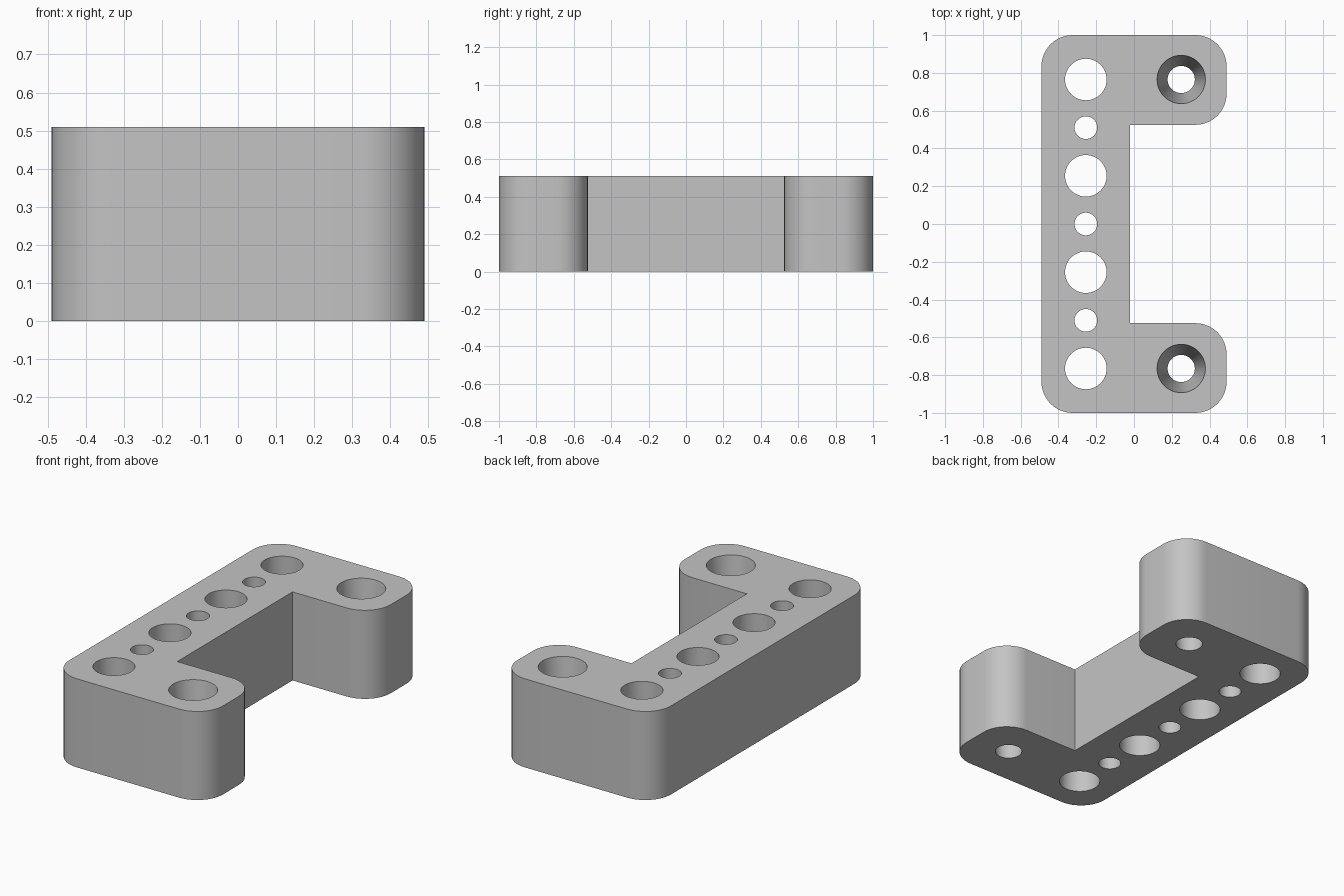
import bpy
import bmesh
from math import cos, sin, pi, radians

default_cube = bpy.data.objects.get("Cube")
if default_cube:
    bpy.data.objects.remove(default_cube, do_unlink=True)

HEIGHT = 0.51
HALF_X, HALF_Y = 0.49, 1.0
NOTCH_X, NOTCH_Y = -0.02, 0.525
CORNER = 0.165
PITCH = 0.255

grey = bpy.data.materials.new("plain grey")
grey.use_nodes = True
colour = (0.55, 0.55, 0.55, 1)
grey.diffuse_color = colour
grey.node_tree.nodes["Principled BSDF"].inputs["Base Color"].default_value = colour


def new_object(name, bm):
    bmesh.ops.recalc_face_normals(bm, faces=bm.faces)
    mesh = bpy.data.meshes.new(name)
    bm.to_mesh(mesh)
    bm.free()
    mesh.materials.append(grey)
    obj = bpy.data.objects.new(name, mesh)
    bpy.context.collection.objects.link(obj)
    return obj


def rounded(x, y, start, steps=12):
    """Quarter-circle corner, counter-clockwise from the start angle."""
    return [(x + CORNER * cos(start + pi / 2 * i / steps),
             y + CORNER * sin(start + pi / 2 * i / steps)) for i in range(steps + 1)]


# Bracket outline: a spine with two arms and rounded outer corners
cx, cy = HALF_X - CORNER, HALF_Y - CORNER
inner_y = NOTCH_Y + CORNER
outline = (rounded(-cx, -cy, pi) + rounded(cx, -cy, 1.5 * pi)
           + rounded(cx, -inner_y, 0) + [(NOTCH_X, -NOTCH_Y), (NOTCH_X, NOTCH_Y)]
           + rounded(cx, inner_y, 1.5 * pi) + rounded(cx, cy, 0)
           + rounded(-cx, cy, pi / 2))
bm = bmesh.new()
base = bm.faces.new([bm.verts.new((x, y, 0)) for x, y in outline])
top = bmesh.ops.extrude_face_region(bm, geom=[base])
bmesh.ops.translate(bm, vec=(0, 0, HEIGHT),
                    verts=[v for v in top["geom"] if isinstance(v, bmesh.types.BMVert)])
bracket = new_object("bracket", bm)

# Hole cutters: alternating pin holes along the spine, tapered screw holes in the arms
cutters = bmesh.new()


def add_hole(x, y, r_bottom, r_top):
    # Overshoot both faces while keeping the taper through the block
    extra = 0.1
    slope = (r_top - r_bottom) / HEIGHT * extra
    made = bmesh.ops.create_cone(cutters, cap_ends=True, segments=48,
                                 radius1=r_bottom - slope, radius2=r_top + slope,
                                 depth=HEIGHT + 2 * extra)
    bmesh.ops.translate(cutters, vec=(x, y, HEIGHT / 2), verts=made["verts"])


for i in range(-3, 4):
    radius = 0.11 if i % 2 else 0.06
    add_hole(-PITCH, i * PITCH, radius, radius)
for side in (-1, 1):
    add_hole(0.25, side * 3 * PITCH, 0.072, 0.128)
cutter = new_object("hole_cutters", cutters)
cutter.hide_render = True

cut = bracket.modifiers.new("holes", 'BOOLEAN')
cut.operation = 'DIFFERENCE'
cut.solver = 'EXACT'
cut.object = cutter
bpy.context.view_layer.objects.active = bracket
bracket.select_set(True)
bpy.ops.object.modifier_apply(modifier=cut.name)
bpy.data.objects.remove(cutter, do_unlink=True)

# Smooth the rounded walls, keep the rims sharp
bpy.ops.object.shade_smooth_by_angle(angle=radians(30))
